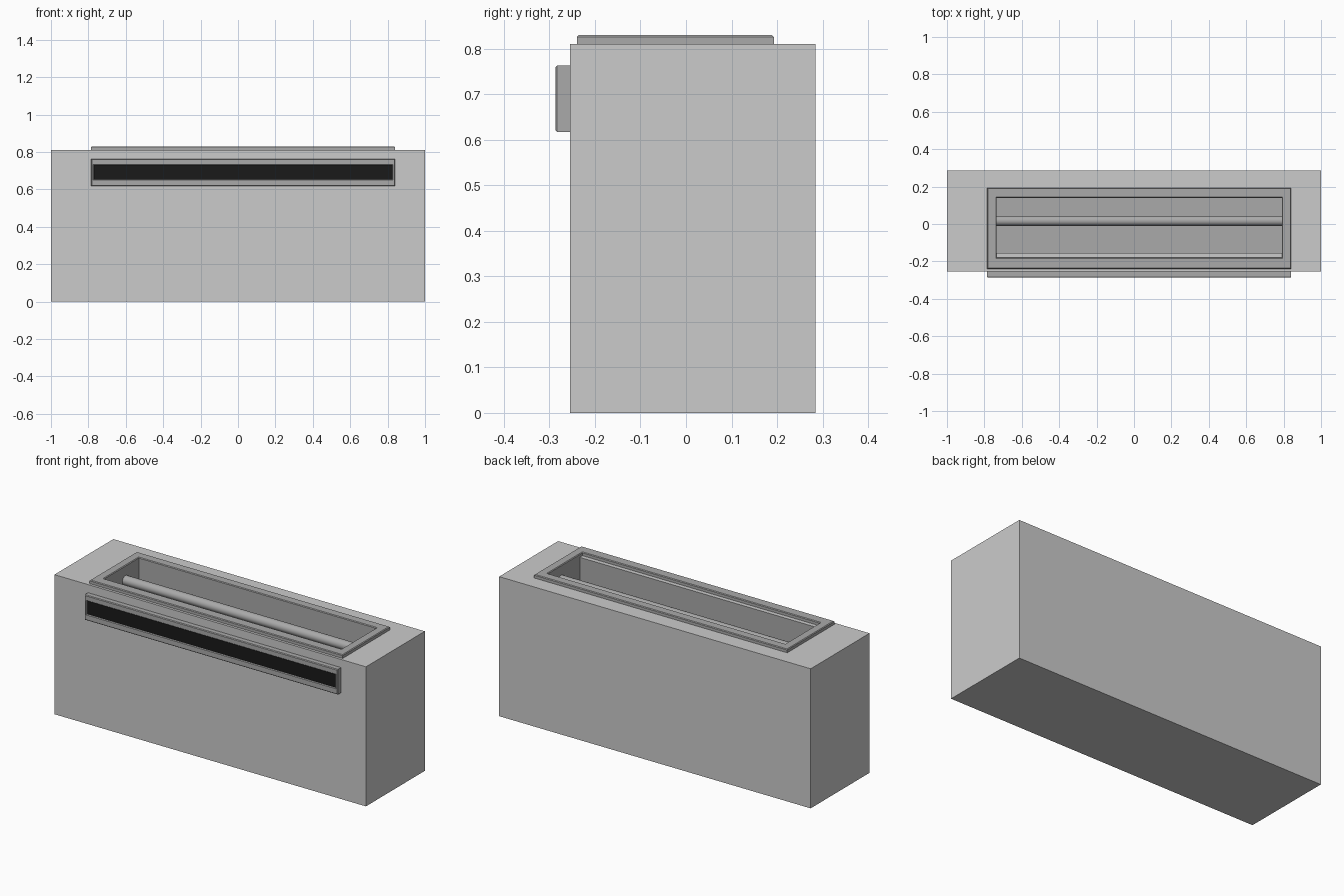
import bpy, bmesh, math

if "Cube" in bpy.data.objects:
    bpy.data.objects.remove(bpy.data.objects["Cube"])


def material(name, v):
    m = bpy.data.materials.new(name)
    m.diffuse_color = (v, v, v, 1)
    m.use_nodes = True
    m.node_tree.nodes["Principled BSDF"].inputs["Base Color"].default_value = m.diffuse_color
    return m


trim = material("dark_grey", 0.4)
black = material("black", 0.01)


def loft(name, rings, closed=False, front=False, mats=(), inner=None):
    """Skin rectangles (a0, a1, b0, b1, height); closed joins last to first, else both ends are capped."""
    bm = bmesh.new()
    loops = []
    for a0, a1, b0, b1, h in rings:
        pts = [(a0, b0), (a1, b0), (a1, b1), (a0, b1)]
        loops.append([bm.verts.new((a, -h, b) if front else (a, b, h)) for a, b in pts])
    pairs = list(zip(loops, loops[1:]))
    if closed:
        pairs.append((loops[-1], loops[0]))
    for n, (p, q) in enumerate(pairs):
        for i in range(4):
            j = (i + 1) % 4
            f = bm.faces.new((p[i], p[j], q[j], q[i]))
            if inner is not None and n >= inner:
                f.material_index = 1
    if not closed:
        bm.faces.new(loops[0][::-1])
        cap = bm.faces.new(loops[-1])
        if inner is not None:
            cap.material_index = 1
    bmesh.ops.recalc_face_normals(bm, faces=bm.faces)
    me = bpy.data.meshes.new(name)
    bm.to_mesh(me)
    bm.free()
    ob = bpy.data.objects.new(name, me)
    bpy.context.collection.objects.link(ob)
    for m in mats:
        me.materials.append(m)
    return ob


def frame(name, outer, hole, base, top, front=False):
    """Rectangular rim with chamfered outer and inner edges."""
    c = 0.004

    def grow(r, d):
        return (r[0] - d, r[1] + d, r[2] - d, r[3] + d)
    return loft(name, [(*outer, base), (*outer, top - c), (*grow(outer, -c), top),
                       (*grow(hole, c), top), (*hole, top - c), (*hole, base)],
                closed=True, front=front, mats=[trim])


# Body with a sunken well in its top
body = (-1, 1, -0.255, 0.285)
well = (-0.735, 0.79, -0.155, 0.14)
loft("body", [(*body, 0), (*body, 0.81), (*well, 0.81), (*well, 0.6)],
     mats=[material("light_grey", 0.8), trim], inner=2)

# Rims around the top opening and the front slot
frame("top_rim", (-0.785, 0.84, -0.24, 0.193), (-0.735, 0.79, -0.18, 0.14), 0.81, 0.83)
frame("front_rim", (-0.785, 0.84, 0.617, 0.763), (-0.77, 0.825, 0.653, 0.73), 0.255, 0.287, True)

# Black panel filling the front slot
slot = (-0.77, 0.825, 0.653, 0.73)
loft("slot_panel", [(*slot, 0.254), (*slot, 0.282)], front=True, mats=[black])

# Round bar running the length of the well
bpy.ops.mesh.primitive_cylinder_add(vertices=32, radius=0.027, depth=1.525,
                                    location=(0.0275, 0.017, 0.745),
                                    rotation=(0, math.pi / 2, 0))
bar = bpy.context.object
bar.name = "well_bar"
bar.data.materials.append(trim)
bpy.ops.object.shade_smooth_by_angle()
